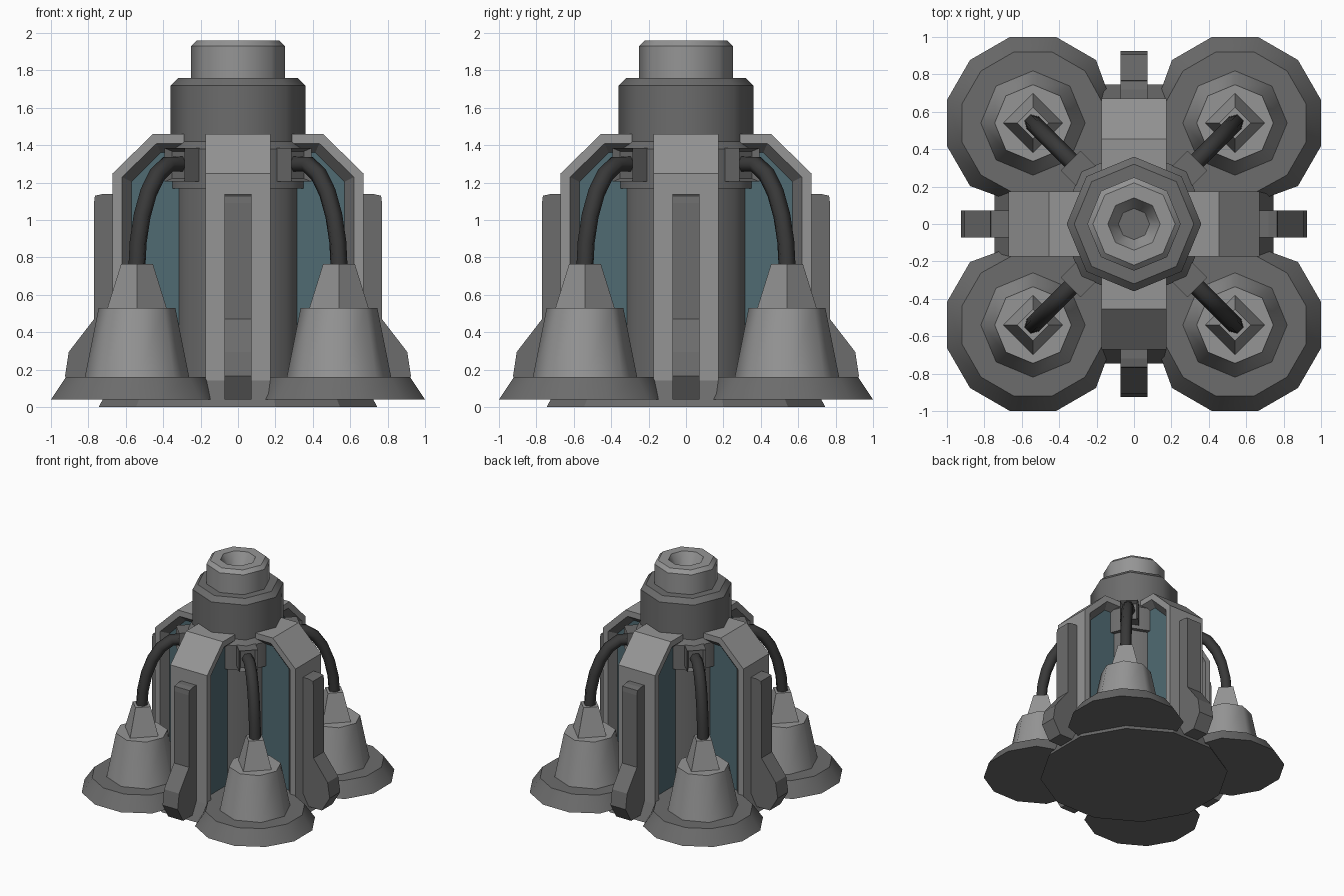
import bpy, bmesh, math
from mathutils import Matrix

if "Cube" in bpy.data.objects:
    bpy.data.objects.remove(bpy.data.objects["Cube"])


def material(name, r, g, b):
    m = bpy.data.materials.new(name)
    m.diffuse_color = (r, g, b, 1)
    m.use_nodes = True
    m.node_tree.nodes["Principled BSDF"].inputs["Base Color"].default_value = m.diffuse_color
    return m


LIGHT = material("light grey", .30, .30, .30)
MID = material("mid grey", .15, .15, .15)
DARK = material("dark cable", .04, .04, .04)
TEAL = material("teal panel", .08, .145, .17)


def add(name, bm, mat, angle=0, recalc=True):
    if recalc:
        bmesh.ops.recalc_face_normals(bm, faces=bm.faces)
    me = bpy.data.meshes.new(name)
    bm.to_mesh(me)
    bm.free()
    me.materials.append(mat)
    ob = bpy.data.objects.new(name, me)
    ob.rotation_euler.z = angle
    bpy.context.collection.objects.link(ob)
    return ob


def lathe(name, profile, sides, mat, offset=0, centre=(0, 0), angle=0, smooth=True, inner=None):
    """Stack of regular polygons (radius, z), capped; rings stay sharp.
    inner gives, per ring, the smallest x and y allowed."""
    bm = bmesh.new()
    rings = []
    for k, (r, z) in enumerate(profile):
        ring = []
        for i in range(sides):
            a = offset + 2 * math.pi * i / sides
            x, y = centre[0] + r * math.cos(a), centre[1] + r * math.sin(a)
            if inner:
                x, y = max(x, inner[k]), max(y, inner[k])
            ring.append(bm.verts.new((x, y, z)))
        rings.append(ring)
    for lo, hi in zip(rings, rings[1:]):
        for i in range(sides):
            j = (i + 1) % sides
            bm.faces.new((lo[i], lo[j], hi[j], hi[i])).smooth = smooth
    bm.faces.new(rings[0][::-1])
    bm.faces.new(rings[-1])
    for ring in rings:
        for i in range(sides):
            bm.edges.get((ring[i], ring[(i + 1) % sides])).smooth = False
    return add(name, bm, mat, angle)


def prism(name, profile, half, mat, angle):
    """Side profile (x, z) given thickness along y."""
    bm = bmesh.new()
    f = bm.faces.new([bm.verts.new((x, -half, z)) for x, z in profile])
    ext = bmesh.ops.extrude_face_region(bm, geom=[f])["geom"]
    bmesh.ops.translate(bm, vec=(0, 2 * half, 0),
                        verts=[v for v in ext if isinstance(v, bmesh.types.BMVert)])
    return add(name, bm, mat, angle)


# Central base and tower
FLAT12 = math.pi / 12
K = 1 / math.cos(FLAT12)
lathe("base", [(.745 * K, 0), (.66 * K, .16)], 12, MID, FLAT12, smooth=False)
lathe("column", [(.365, .14), (.365, 1.18)], 8, MID)
lathe("collar", [(.40, 1.17), (.40, 1.38), (.36, 1.42)], 8, MID)
lathe("cap", [(.36, 1.40), (.36, 1.72), (.32, 1.76)], 8, MID)
lathe("nozzle", [(.25, 1.75), (.25, 1.93), (.22, 1.96), (.14, 1.96), (.08, 1.84)], 8, LIGHT)
lathe("nozzle_floor", [(.085, 1.842), (.085, 1.847)], 8, MID)

# Profiles of the buttress layers, from outside to inside
OUT = [(.67, .12), (.67, 1.25), (.455, 1.46), (.29, 1.46)]
RIM = [(.62, .12), (.62, 1.23), (.435, 1.41), (.29, 1.41)]
PAN = [(.57, .12), (.57, 1.205), (.413, 1.36), (.29, 1.36)]
FIN = [(.64, .04), (.85, .04), (.925, .165), (.905, .295), (.77, .47),
       (.77, 1.09), (.765, 1.13), (.72, 1.14), (.64, 1.14)]

for n in range(4):
    a = n * math.pi / 2
    # Buttress with recessed side panels and outer fin
    prism(f"buttress_shell_{n}", OUT + RIM[::-1], .175, LIGHT, a)
    prism(f"buttress_panel_{n}", PAN + [(.29, .12)], .12, TEAL, a)
    bm = bmesh.new()
    for s in (-1, 1):
        p = [bm.verts.new((x, s * .175, z)) for x, z in RIM]
        q = [bm.verts.new((x, s * .12, z)) for x, z in PAN]
        for i in range(3):
            face = [p[i], p[i + 1], q[i + 1], q[i]]
            bm.faces.new(face if s < 0 else face[::-1])
    bmesh.ops.recalc_face_normals(bm, faces=bm.faces)
    for f in bm.faces:
        if f.normal.y * f.calc_center_median().y < 0:
            f.normal_flip()
    add(f"panel_frame_{n}", bm, MID, a, recalc=False)
    prism(f"fin_{n}", FIN, .072, MID, a)

    # Corner pod: flange, bell and square tip
    c = (.54, .54)
    lathe(f"pod_flange_{n}", [(.46 * K, .04), (.38 * K, .16)], 12, MID, FLAT12, c, a,
          inner=(.125, .165))
    lathe(f"pod_bell_{n}", [(.28, .155), (.205, .53)], 8, LIGHT, 0, c, a)
    lathe(f"pod_tip_{n}", [(.16, .525), (.085, .765)], 4, LIGHT, 0, c, a, smooth=False)

    # Socket on the tower, with inset opening
    d = a + math.pi / 4
    bm = bmesh.new()
    bmesh.ops.create_cube(bm, size=1, matrix=Matrix.Translation((.395, 0, 1.295))
                          @ Matrix.Diagonal((.17, .15, .18, 1)))
    bm.normal_update()
    front = [f for f in bm.faces if f.normal.x > .9]
    bmesh.ops.inset_region(bm, faces=front, thickness=.025)
    bmesh.ops.translate(bm, vec=(-.04, 0, 0), verts=front[0].verts)
    add(f"socket_{n}", bm, MID, d)

    # Cable arching from socket to pod
    cu = bpy.data.curves.new(f"cable_{n}", "CURVE")
    cu.dimensions = "3D"
    cu.bevel_depth = .047
    cu.bevel_resolution = 1
    cu.resolution_u = 6
    cu.use_fill_caps = True
    sp = cu.splines.new("BEZIER")
    sp.bezier_points.add(1)
    pts = [((.43, 0, 1.30), (.38, 0, 1.28), (.64, 0, 1.36)),
           ((.765, 0, .74), (.765, 0, 1.02), (.765, 0, .65))]
    for bp, (co, h1, h2) in zip(sp.bezier_points, pts):
        bp.co, bp.handle_left, bp.handle_right = co, h1, h2
    cu.materials.append(DARK)
    ob = bpy.data.objects.new(f"cable_{n}", cu)
    ob.rotation_euler.z = d
    bpy.context.collection.objects.link(ob)
